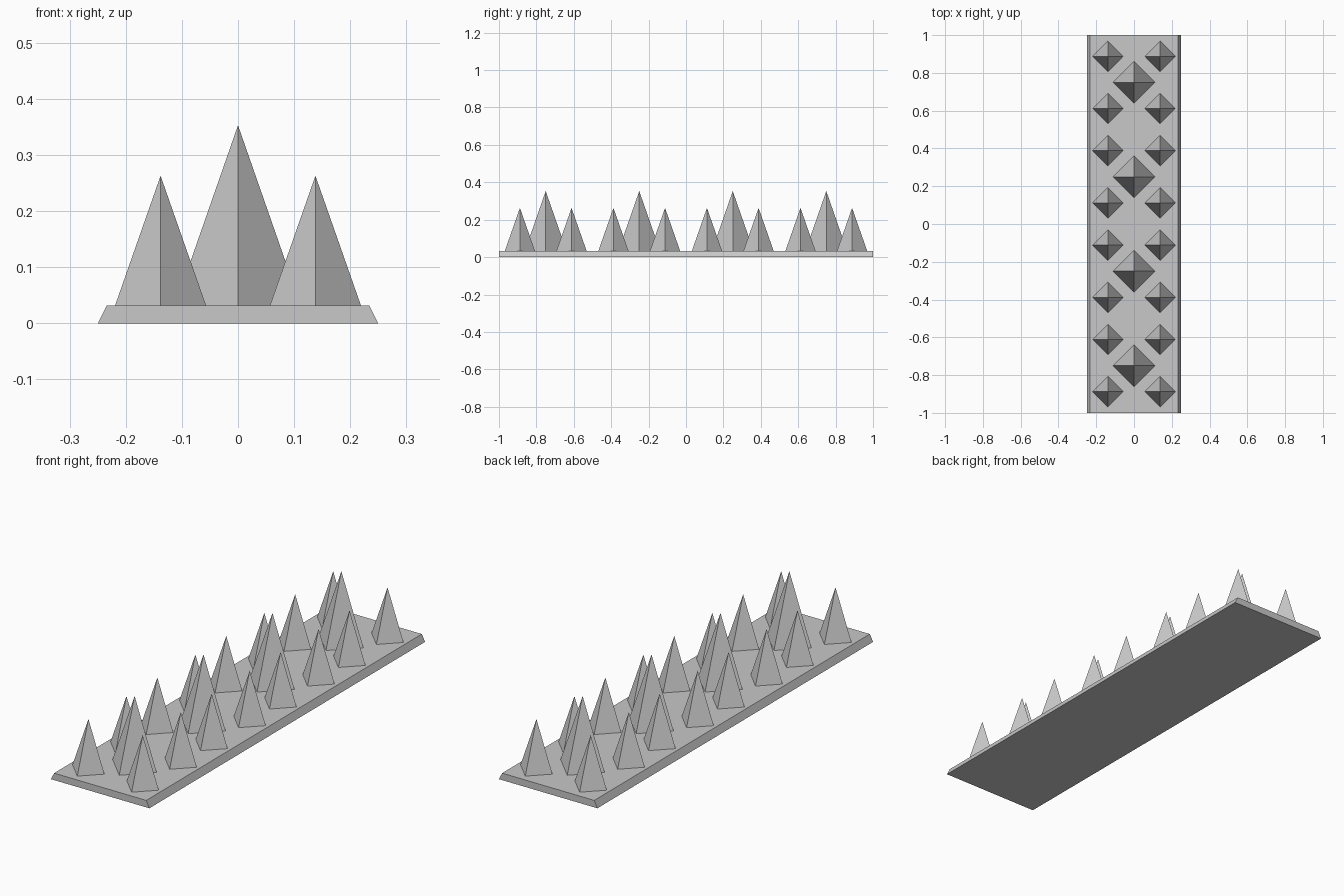
import bpy
import bmesh

cube = bpy.data.objects.get("Cube")
if cube:
    bpy.data.objects.remove(cube, do_unlink=True)

# Single plain metal colour
metal = bpy.data.materials.new("grey metal")
metal.use_nodes = True
colour = (0.58, 0.58, 0.58, 1)
metal.diffuse_color = colour
metal.node_tree.nodes["Principled BSDF"].inputs["Base Color"].default_value = colour

PLATE_TOP = 0.032
OFFSET = 0.138


def finish(name, bm):
    bmesh.ops.recalc_face_normals(bm, faces=bm.faces)
    mesh = bpy.data.meshes.new(name)
    bm.to_mesh(mesh)
    bm.free()
    mesh.materials.append(metal)
    obj = bpy.data.objects.new(name, mesh)
    bpy.context.collection.objects.link(obj)
    return obj


def spike(name, x, y, radius, tip):
    """Four-sided pyramid with its corners on the x and y axes."""
    bm = bmesh.new()
    base = [bm.verts.new((x + dx * radius, y + dy * radius, PLATE_TOP))
            for dx, dy in ((1, 0), (0, 1), (-1, 0), (0, -1))]
    apex = bm.verts.new((x, y, tip))
    bm.faces.new(base)
    for i in range(4):
        bm.faces.new((base[i], base[(i + 1) % 4], apex))
    return finish(name, bm)


# Base plate: trapezoid profile extruded along its length
bm = bmesh.new()
profile = [(-0.25, 0), (0.25, 0), (0.234, PLATE_TOP), (-0.234, PLATE_TOP)]
end = bm.faces.new([bm.verts.new((x, -1, z)) for x, z in profile])
result = bmesh.ops.extrude_face_region(bm, geom=[end], use_keep_orig=True)
moved = [v for v in result["geom"] if isinstance(v, bmesh.types.BMVert)]
bmesh.ops.translate(bm, verts=moved, vec=(0, 2, 0))
finish("base_plate", bm)

# Four clusters: one tall spike with four short ones around it
for n in range(4):
    y = -0.75 + 0.5 * n
    spike(f"tall_spike_{n + 1}", 0, y, 0.112, 0.353)
    for side, sx in (("left", 1), ("right", -1)):
        for place, sy in (("front", -1), ("back", 1)):
            spike(f"short_spike_{n + 1}_{place}_{side}",
                  sx * OFFSET, y + sy * OFFSET, 0.081, 0.263)
